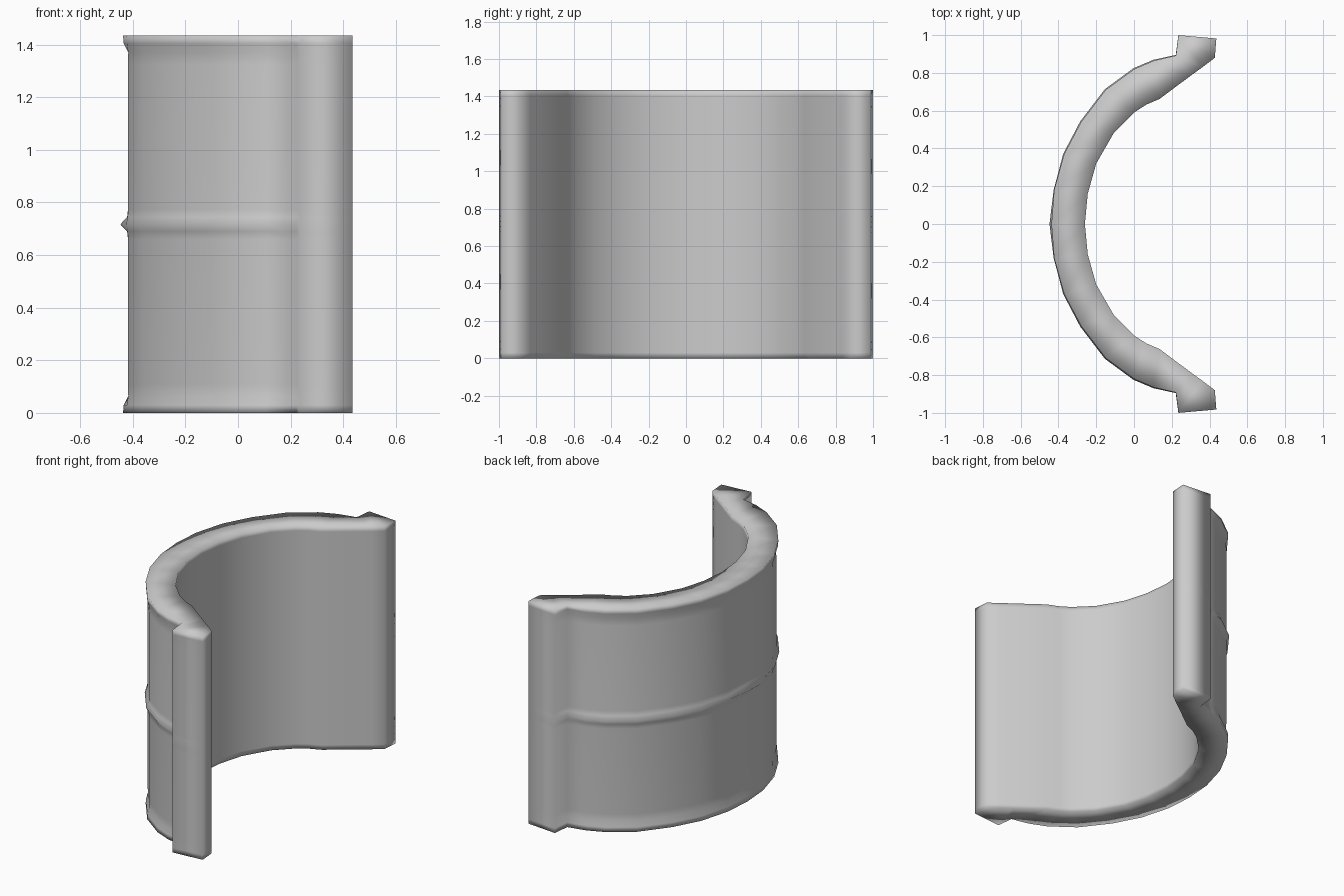
import bpy, bmesh
from mathutils import Vector

if "Cube" in bpy.data.objects:
    bpy.data.objects.remove(bpy.data.objects["Cube"])

# Half cross-section: (outer point, inner point, groove depth), from the centre to the tip
half = [
    ((-0.437, 0.00), (-0.260, 0.00), 0.026),
    ((-0.423, 0.18), (-0.245, 0.16), 0.006),
    ((-0.370, 0.37), (-0.200, 0.32), 0.012),
    ((-0.280, 0.54), (-0.105, 0.485), 0.014),
    ((-0.150, 0.71), (0.000, 0.59), 0.014),
    ((0.000, 0.82), (0.065, 0.632), 0.014),
    ((0.105, 0.865), (0.135, 0.662), 0.012),
    ((0.222, 0.892), (0.300, 0.785), 0.008),
    ((0.235, 1.00), (0.365, 0.832), 0.0),
    ((0.436, 0.982), (0.428, 0.88), 0.0),
]
# Mirror to the full arc
flip = lambda p: (p[0], -p[1])
section = [(flip(o), flip(i), d) for o, i, d in half[:0:-1]] + half

# Heights with groove factor: 0 on the rims, 1 on the recessed panels, raised band midway
H = 1.434
levels = [(0, 0), (0.03, 0.1), (0.065, 1), (0.11, 0.8), (0.66, 0.8), (0.69, 0.6), (0.717, -0.4)]
levels += [(H - z, f) for z, f in levels[-2::-1]]
centre = Vector((0.55, 0))

bm = bmesh.new()
rings = []
for z, f in levels:
    outer, inner = [], []
    for o, i, d in section:
        o = Vector(o)
        o -= (o - centre).normalized() * d * f
        outer.append(bm.verts.new((o.x, o.y, z)))
        inner.append(bm.verts.new((i[0], i[1], z)))
    rings.append(outer + inner[::-1])

# Walls
n = len(rings[0])
for a, b in zip(rings, rings[1:]):
    for k in range(n):
        j = (k + 1) % n
        bm.faces.new((a[k], a[j], b[j], b[k]))
# Top and bottom rims
for ring in (rings[0], rings[-1]):
    for k in range(len(section) - 1):
        bm.faces.new((ring[k], ring[k + 1], ring[n - 2 - k], ring[n - 1 - k]))
bmesh.ops.recalc_face_normals(bm, faces=bm.faces)
for face in bm.faces:
    face.smooth = True

mesh = bpy.data.meshes.new("curved_half_shell")
bm.to_mesh(mesh)
bm.free()
obj = bpy.data.objects.new("curved_half_shell", mesh)
bpy.context.collection.objects.link(obj)
